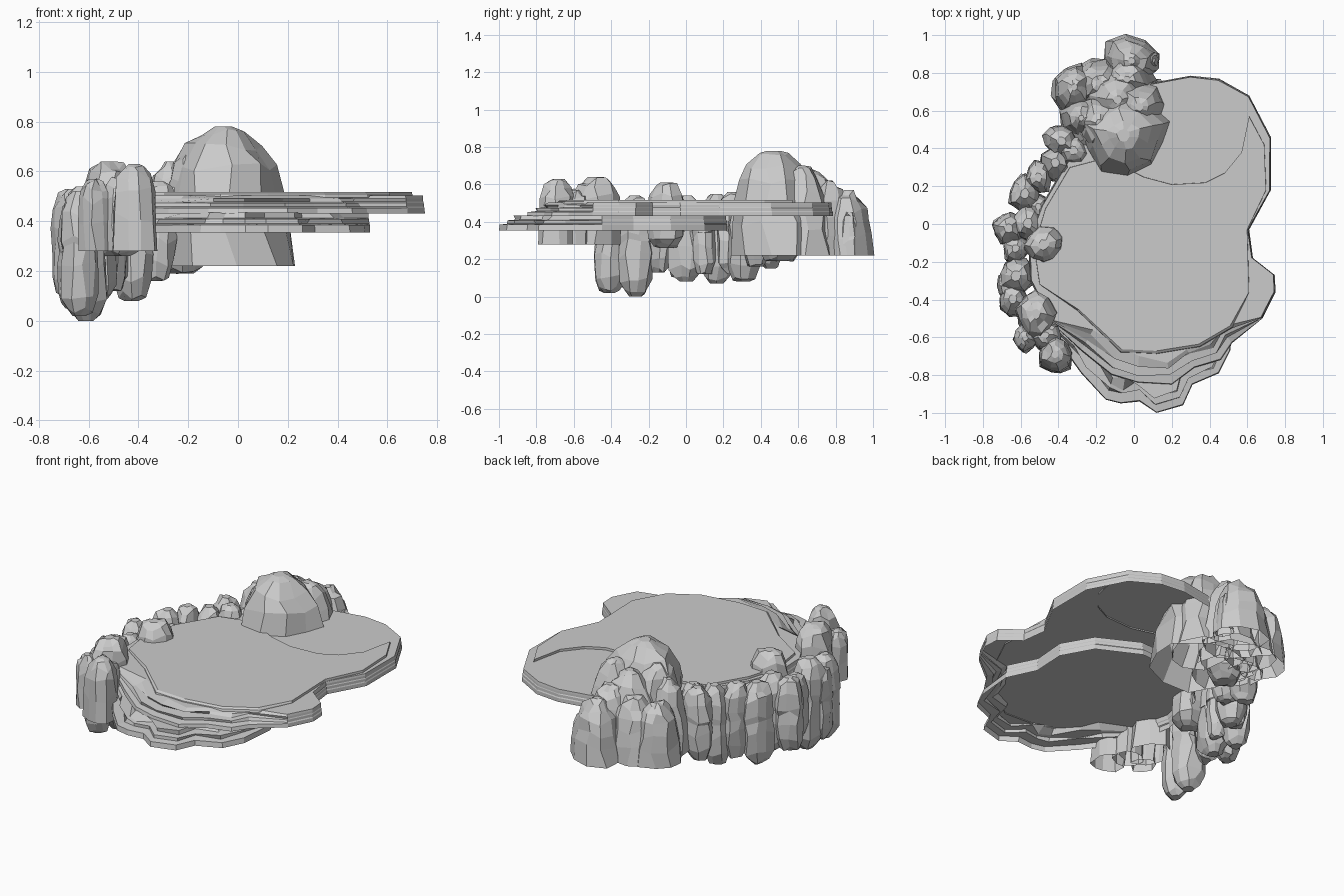
import bpy, bmesh, math, random
from mathutils import Vector


def finish(bm, name):
    bmesh.ops.recalc_face_normals(bm, faces=bm.faces)
    me = bpy.data.meshes.new(name)
    bm.to_mesh(me)
    bm.free()
    ob = bpy.data.objects.new(name, me)
    bpy.context.collection.objects.link(ob)
    return ob


def skin(bm, rings):
    n = len(rings[0])
    for a, b in zip(rings, rings[1:]):
        for i in range(n):
            j = (i + 1) % n
            bm.faces.new((a[i], a[j], b[j], b[i]))


# Slab: stacked outlines, eroded only along the front; open underneath
def slab(name, outline, layers, centre, front_y, seed):
    rnd = random.Random(seed)
    bm = bmesh.new()
    c = Vector(centre)
    rings = []
    for z, inset in layers:
        ring = []
        for p in outline:
            p = Vector(p)
            w = min(1, max(.07, (front_y - p.y) / .15))
            d = inset * w * (1 + rnd.uniform(-.3, .3))
            q = p + (c - p).normalized() * d
            ring.append(bm.verts.new((q.x, q.y, z)))
        rings.append(ring)
    skin(bm, rings)
    top = bm.faces.new(rings[-1])
    bmesh.ops.triangulate(bm, faces=[top])
    ob = finish(bm, name)
    # keep the flat top facing up
    if max(ob.data.polygons, key=lambda f: f.area).normal.z < 0:
        ob.data.flip_normals()
    return ob


HANGING = [(0, .35), (.05, .66), (.17, .94), (.4, 1), (.55, .93), (.62, 1), (.82, .92), (.94, .66), (1, .28)]
STANDING = [(0, 1.05), (.4, 1.02), (.7, .98), (.87, .8), (.96, .52), (1, .22)]
DOME = [(0, 1.22), (.3, 1.1), (.52, 1.0), (.7, .87), (.86, .65), (.96, .36), (1, .15)]


# Rock: faceted column with irregular vertical flutes and a slight lean
def rock(name, x, y, rx, ry, z0, z1, profile, seed, sides=9):
    rnd = random.Random(seed)
    flute = [rnd.uniform(.84, 1.07) for _ in range(sides)]
    turn = rnd.uniform(0, 1)
    lean_x, lean_y = rnd.uniform(-.15, .15) * rx, rnd.uniform(-.15, .15) * ry
    bm = bmesh.new()
    rings = []
    for k, (t, r) in enumerate(profile):
        ring = []
        for i in range(sides):
            a = turn + math.tau * i / sides + rnd.uniform(-.16, .16)
            m = r * flute[i] * rnd.uniform(.95, 1.05)
            dz = 0 if k in (0, len(profile) - 1) else rnd.uniform(-.02, .02)
            ring.append(bm.verts.new((x + lean_x * t + rx * m * math.cos(a),
                                      y + lean_y * t + ry * m * math.sin(a),
                                      z0 + (z1 - z0) * t + dz)))
        rings.append(ring)
    skin(bm, rings)
    bm.faces.new(rings[-1])
    if profile is HANGING:
        bm.faces.new(rings[0][::-1])
    return finish(bm, name)


# Upper ledge
upper = [(.05, .74), (.3, .785), (.45, .77), (.61, .68), (.725, .46), (.725, .18), (.61, -.03),
         (.63, -.18), (.745, -.27), (.75, -.36), (.68, -.5), (.52, -.63), (.46, -.72), (.32, -.76),
         (.2, -.85), (.02, -.84), (-.12, -.8), (-.28, -.67), (-.44, -.52), (-.55, -.3), (-.56, -.08),
         (-.49, .1), (-.34, .36), (-.14, .6)]
slab("upper_ledge", upper,
     [(.43, 0), (.452, .005), (.458, .045), (.473, .05), (.478, .09), (.49, .095), (.503, .13)],
     (.05, -.1), -.5, 3)

# Raised top sheet with a curved rear step
sheet = [(-.3, -.46), (-.07, -.68), (.12, -.69), (.35, -.65), (.52, -.55), (.61, -.36), (.6, -.03),
         (.7, .18), (.69, .42), (.61, .57), (.57, .38), (.48, .27), (.38, .22), (.2, .21), (.05, .25),
         (-.15, .35), (-.34, .3), (-.47, .08), (-.53, -.12), (-.5, -.32)]
slab("top_sheet", sheet, [(.495, 0), (.508, .004), (.517, .02)], (.05, -.1), -.4, 5)

# Lower ledge
lower = [(-.36, -.68), (-.28, -.79), (-.15, -.93), (-.07, -.95), (.03, -.94), (.12, -1.0), (.26, -.96),
         (.31, -.85), (.45, -.79), (.51, -.67), (.53, -.45), (.45, -.28), (.46, -.08), (.36, .1),
         (.12, .22), (-.18, .2), (-.42, .02), (-.5, -.3), (-.46, -.53)]
slab("lower_ledge", lower,
     [(.355, 0), (.385, .005), (.39, .05), (.408, .055), (.412, .1), (.435, .11)],
     (.02, -.4), -.5, 8)

# Rock wall along the left side: x, y, rx, ry, bottom, top
wall = [(-.64, -.41, .08, .085, .02, .52), (-.61, -.27, .1, .1, 0, .54),
        (-.675, -.33, .06, .08, .05, .47),
        (-.47, -.11, .11, .1, .26, .61), (-.67, -.03, .085, .09, .1, .53),
        (-.56, 0, .09, .1, .08, .54), (-.63, -.14, .075, .08, .13, .5),
        (-.59, .16, .085, .1, .07, .55), (-.5, .1, .06, .07, .12, .5),
        (-.5, .25, .075, .09, .12, .56), (-.43, .31, .085, .1, .08, .55),
        (-.39, .45, .1, .09, .15, .57), (-.33, .38, .08, .09, .16, .56),
        (-.22, .5, .12, .12, .19, .55)]
for i, w in enumerate(wall):
    rock(f"wall_rock_{i + 1}", *w, HANGING, 20 + i)

# Front-left standing rocks
front = [(-.41, -.7, .09, .1, .28, .63), (-.52, -.48, .105, .13, .28, .64),
         (-.57, -.6, .065, .075, .28, .57), (-.46, -.6, .08, .08, .28, .57)]
for i, w in enumerate(front):
    rock(f"front_rock_{i + 1}", *w, STANDING, 50 + i)

# Large boulder and its rear cluster
cluster = [(-.05, .5, .235, .23, .22, .78), (.05, .61, .14, .16, .22, .7),
           (-.02, .87, .13, .12, .22, .57), (-.1, .68, .17, .16, .22, .68),
           (-.2, .75, .13, .12, .22, .58), (-.31, .71, .105, .13, .22, .57),
           (-.29, .57, .1, .11, .22, .64), (.09, .87, .04, .05, .22, .45),
           (-.17, .52, .13, .17, .22, .7), (-.03, .77, .13, .13, .22, .62)]
for i, w in enumerate(cluster):
    rock("boulder" if i == 0 else f"rear_rock_{i}", *w, DOME, 70 + i, 10 if i == 0 else 9)
